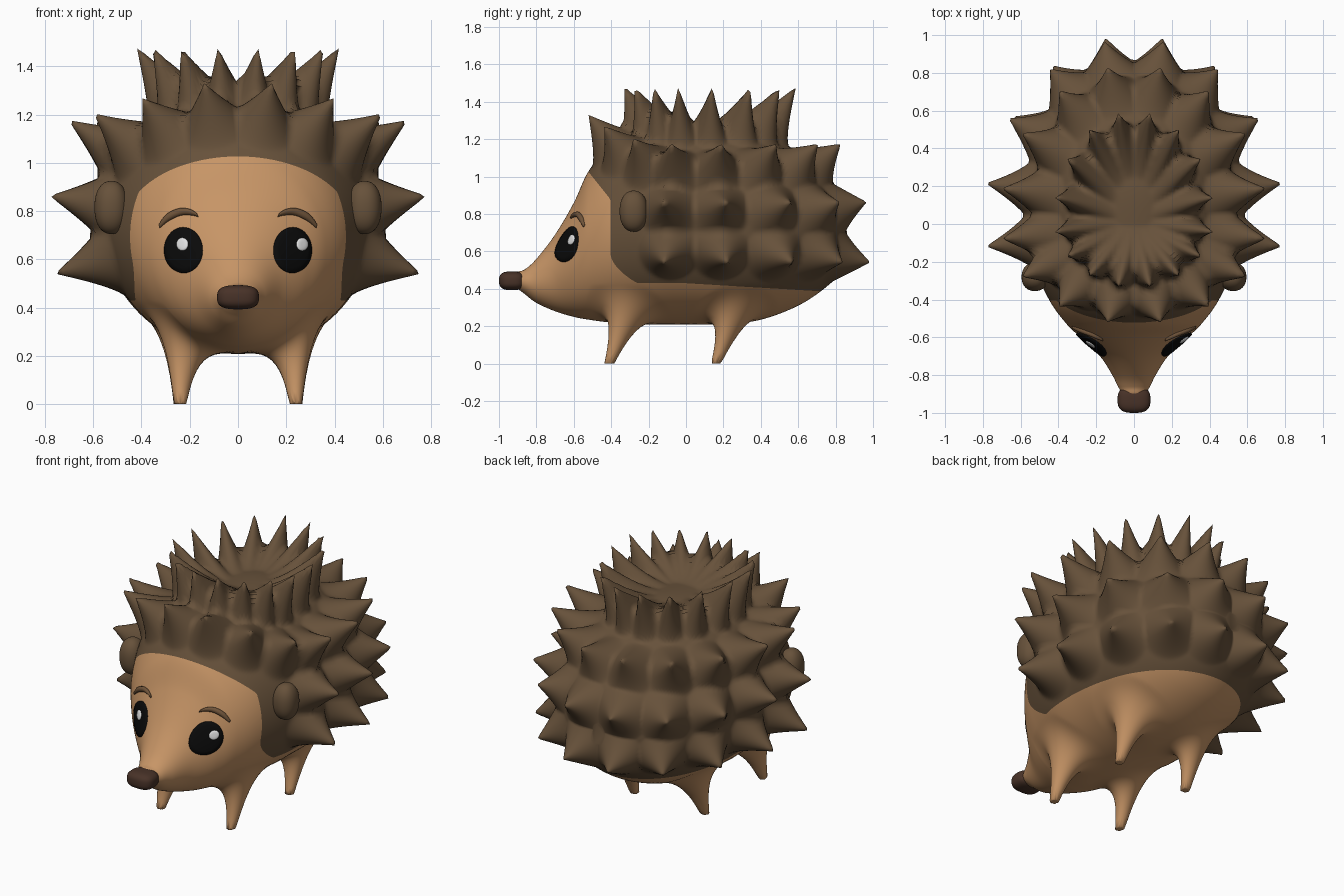
import bpy, bmesh, math
from mathutils import Vector
from mathutils.kdtree import KDTree
from mathutils.bvhtree import BVHTree

if "Cube" in bpy.data.objects:
    bpy.data.objects.remove(bpy.data.objects["Cube"])


def material(name, r, g, b):
    m = bpy.data.materials.new(name)
    m.diffuse_color = (r, g, b, 1)
    m.use_nodes = True
    m.node_tree.nodes["Principled BSDF"].inputs["Base Color"].default_value = m.diffuse_color
    return m


SKIN = material("tan skin", 0.57, 0.3, 0.133)
COAT = material("brown spines", 0.135, 0.083, 0.043)
NOSE = material("dark nose", 0.065, 0.032, 0.021)
BLACK = material("eye black", 0.003, 0.003, 0.003)
WHITE = material("eye glint", 0.75, 0.75, 0.75)
BROW = material("brow brown", 0.16, 0.088, 0.042)


def finish(name, bm, *mats):
    bmesh.ops.recalc_face_normals(bm, faces=bm.faces[:])
    for f in bm.faces:
        f.smooth = True
    me = bpy.data.meshes.new(name)
    bm.to_mesh(me)
    bm.free()
    for m in mats:
        me.materials.append(m)
    ob = bpy.data.objects.new(name, me)
    bpy.context.collection.objects.link(ob)
    return ob


def smooth_rows(rows, steps):
    """Catmull-Rom interpolation of rows of numbers."""
    out = []
    for i in range(len(rows) - 1):
        p0, p1, p2 = rows[max(i - 1, 0)], rows[i], rows[i + 1]
        p3 = rows[min(i + 2, len(rows) - 1)]
        for s in range(steps):
            t = s / steps
            out.append([0.5 * (2 * b + (c - a) * t + (2 * a - 5 * b + 4 * c - d) * t * t
                               + (3 * b - a - 3 * c + d) * t ** 3)
                        for a, b, c, d in zip(p0, p1, p2, p3)])
    return out + [list(rows[-1])]


def loft(rings):
    bm = bmesh.new()
    vs = [[bm.verts.new(p) for p in ring] for ring in rings]
    n = len(vs[0])
    for a, b in zip(vs, vs[1:]):
        for i in range(n):
            j = (i + 1) % n
            bm.faces.new((a[i], a[j], b[j], b[i]))
    bm.faces.new(vs[0])
    bm.faces.new(vs[-1])
    return bm


def circle(n):
    return [(math.cos(2 * math.pi * i / n), math.sin(2 * math.pi * i / n)) for i in range(n)]


# Body: oval sections along y (y, bottom z, top z, half width)
sections = [(-.95, .43, .46, .03), (-.9, .4, .49, .06), (-.86, .37, .505, .085),
            (-.8, .325, .56, .115), (-.7, .28, .69, .18), (-.6, .25, .86, .285),
            (-.52, .235, 1.03, .365), (-.4, .22, 1.17, .45), (-.2, .21, 1.26, .54),
            (0, .21, 1.28, .56), (.2, .21, 1.28, .56), (.4, .235, 1.24, .53),
            (.6, .31, 1.13, .45), (.75, .41, 1.0, .33), (.82, .49, .9, .22), (.85, .63, .75, .04)]
rings = [[(w * c, y, (b + t) / 2 + (t - b) / 2 * s) for c, s in circle(220)]
         for y, b, t, w in smooth_rows(sections, 15)]
bm = loft(rings)
bmesh.ops.recalc_face_normals(bm, faces=bm.faces[:])
bm.normal_update()
base = BVHTree.FromBMesh(bm)


def coat_side(p):
    """Positive inside the spiny coat, negative on bare skin."""
    front = -.405 - .8 * max(0, p.z - .88) + 5 * max(0, .6 - p.z) ** 2
    return min(p.z - .43 + .06 * max(0, p.y), p.y - front)


for f in bm.faces:
    f.material_index = int(coat_side(f.calc_center_median()) > 0)

# Slide the border vertices onto the smooth coat outline
for v in bm.verts:
    if len({f.material_index for f in v.link_faces}) == 2:
        for _ in range(2):
            g, e = coat_side(v.co), .001
            grad = Vector([(coat_side(v.co + d) - g) / e for d in
                           (Vector((e, 0, 0)), Vector((0, e, 0)), Vector((0, 0, e)))])
            grad -= v.normal * grad.dot(v.normal)
            if grad.length > .2:
                v.co = base.find_nearest(v.co - grad * (g / grad.length_squared))[0]

# Spines: rings of tips, the body surface is pulled out towards each tip
# (front depth, back depth, half width, z, extra z at front, front limit, radius)
spine_rings = [(.36, .56, .42, 1.465, 0, -9, .1), (.55, .8, .70, 1.165, .16, -9, .165),
               (.75, .935, .78, .86, 0, -.3, .168), (.75, .955, .755, .545, 0, -.3, .168)]
spines = []
for fy, by, rx, z, lift, limit, radius in spine_rings:
    for k in range(16):
        a = math.radians(11.25 + 22.5 * k)
        s = math.sin(a)
        tip = Vector((rx * math.cos(a), .03 + s * (by if s > 0 else fy), z + lift * max(0, -s) ** 3))
        if tip.y < limit:
            continue
        near = base.find_nearest(tip)[0]
        aim = base.ray_cast(tip, (Vector((0, .03, .72)) - tip).normalized())[0]
        root = base.find_nearest(near.lerp(aim, .35 if z > 1.4 else .5))[0]
        spines.append((root, tip + (tip - root).normalized() * .02, radius, z > 1.4))
tree = KDTree(len(spines))
for i, spine in enumerate(spines):
    tree.insert(spine[0], i)
tree.balance()
moves = []
for v in bm.verts:
    best, move = 0, None
    for co, i, d in tree.find_n(v.co, 8):
        root, tip, radius, crest = spines[i]
        if crest:  # top spines trail off as ridges along the radius of the back
            inward = Vector((-root.x, -root.y, 0)).normalized()
            delta = v.co - root
            along = delta.dot(inward)
            delta -= inward * along * (.6 if along > 0 else .3)
            d = delta.length
        w = max(0, 1 - d / radius) ** 1.45
        if w > best:
            best, move = w, (tip - root) * w
    if move:
        moves.append((v, move))
for v, move in moves:
    v.co += move

# Legs: the belly is drawn down into four flared, leaning feet
for foot in (-.41, .16):
    for sx in (1, -1):
        axis = Vector((sx * .232, foot + .1))
        for v in bm.verts:
            off = v.co.xy - axis
            u = off.length / .22
            fade = min(1, max(0, (.42 - v.co.z) / .12))
            if u < 1 and fade > 0:
                rise = 1 - (1 - max(0, (u - .25) / .75)) ** 2.5
                off *= .42 + .58 * u ** 1.6
                v.co = v.co.lerp(Vector((axis.x + off.x + sx * .008 * (1 - rise),
                                         axis.y + off.y - .1 * (1 - rise), v.co.z * rise)), fade)
finish("body", bm, SKIN, COAT)


# Rounded lumps: nose and ears
def lump(name, centre, radii, power, mat):
    bm = bmesh.new()
    bmesh.ops.create_uvsphere(bm, u_segments=40, v_segments=24, radius=1)
    for v in bm.verts:
        v.co = Vector([centre[i] + radii[i] * math.copysign(abs(v.co[i]) ** power, v.co[i])
                       for i in range(3)])
    finish(name, bm, mat)


lump("nose", (0, -.93, .443), (.087, .07, .05), .7, NOSE)
for side, sx in (("right", 1), ("left", -1)):
    lump("ear_" + side, (sx * .525, -.28, .815), (.07, .075, .11), .9, COAT)


def on_face(x, z, out=0):
    hit, normal, _, _ = base.ray_cast(Vector((x, -2, z)), Vector((0, 1, 0)))
    return hit + normal * out


# Eyes and glints: thin discs laid on the face
def patch(name, cx, cz, rx, rz, out, mat):
    rows = [(1, out - .012), (.97, out), (.75, out + .002), (.5, out + .003),
            (.25, out + .003), (.03, out + .003)]
    pr = [[on_face(cx + rx * r * c, cz + rz * r * s, o) for c, s in circle(40)] for r, o in rows]
    finish(name, loft(pr), mat)


for side, sx, gx in (("right", 1, .26), ("left", -1, -.225)):
    patch("eye_" + side, sx * .225, .638, .08, .096, .007, BLACK)
    patch("eye_glint_" + side, gx, .66, .024, .027, .013, WHITE)

    # Eyebrow: small tapered arc
    arc = smooth_rows([(.166, .782, .008), (.195, .794, .014), (.24, .795, .015),
                       (.29, .772, .014), (.325, .736, .007)], 6)
    br = []
    for x, z, r in arc:
        p = on_face(sx * x, z, .003)
        br.append([p + Vector((sx * r * c * .4, -r * s, r * c)) for c, s in circle(12)])
    finish("eyebrow_" + side, loft(br), BROW)
